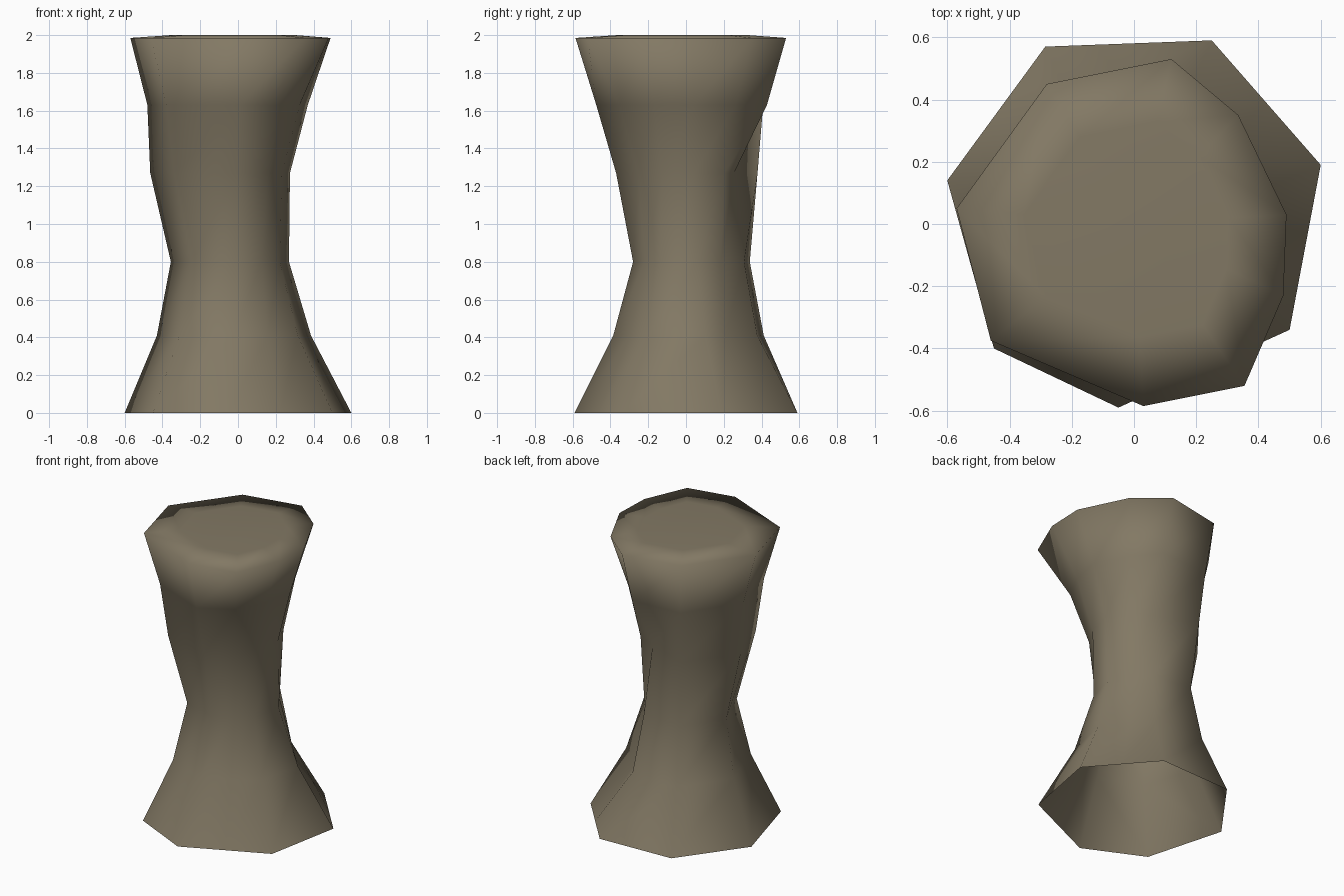
import bpy, bmesh, math
from mathutils import Vector

if "Cube" in bpy.data.objects:
    bpy.data.objects.remove(bpy.data.objects["Cube"])

# matching corners of the foot outline (seven sided) and the top rim
BASE = [(-.60, .14), (-.285, .57), (.25, .59), (.425, .39), (.60, .19),
        (.50, -.34), (.225, -.465), (-.05, -.59), (-.45, -.40)]
RIM = [(-.57, .05), (-.28, .45), (.12, .53), (.335, .35), (.49, .03),
       (.48, -.23), (.355, -.52), (.03, -.585), (-.46, -.375)]
# reach of each middle ring in eight directions, counter-clockwise from +x
RINGS = {
    0.41: (.39, .365, .415, .44, .43, .41, .385, .365),
    0.80: (.27, .295, .335, .37, .355, .32, .28, .25),
    1.27: (.275, .29, .345, .44, .46, .44, .37, .29),
    1.63: (.37, .38, .43, .46, .48, .49, .475, .41),
}
BASE = [Vector(p) for p in BASE]
RIM = [Vector(p) for p in RIM]
DIRS = [Vector((math.cos(k * math.pi / 4), math.sin(k * math.pi / 4))) for k in range(8)]


def fit(points, reach):
    """Scale points radially until the outline has the wanted reach."""
    for _ in range(6):
        ratio = [r / max(p.dot(d) for p in points) for d, r in zip(DIRS, reach)]
        out = []
        for p in points:
            a = (math.atan2(p.y, p.x) / (math.pi / 4)) % 8
            i, f = int(a) % 8, a - int(a)
            out.append(p * (ratio[i] * (1 - f) + ratio[(i + 1) % 8] * f))
        points = out
    return points


# stack of outlines from the foot to the raised middle of the top
levels = [(0, BASE)]
for z, reach in RINGS.items():
    mix = [b.lerp(t, z / 1.985) for b, t in zip(BASE, RIM)]
    levels.append((z, fit(mix, reach)))
levels += [(1.985, RIM), (2.0, [p * 0.62 for p in RIM])]

# skin the outlines, open underneath
bm = bmesh.new()
loops = [[bm.verts.new((p.x, p.y, z)) for p in pts] for z, pts in levels]
n = len(BASE)
for lo, hi in zip(loops, loops[1:]):
    for i in range(n):
        j = (i + 1) % n
        bm.faces.new((lo[j], lo[i], hi[i], hi[j]))
bm.faces.new(loops[-1][::-1])
for f in bm.faces:
    f.smooth = True
bm.normal_update()
if bm.faces[-1:][0].normal.z < 0:
    bmesh.ops.reverse_faces(bm, faces=bm.faces[:])

mesh = bpy.data.meshes.new("waisted_column")
bm.to_mesh(mesh)
bm.free()
column = bpy.data.objects.new("waisted_column", mesh)
bpy.context.collection.objects.link(column)

# brown-grey stone
stone = bpy.data.materials.new("brown_grey_stone")
stone.diffuse_color = (0.225, 0.19, 0.128, 1)
stone.use_nodes = True
stone.node_tree.nodes["Principled BSDF"].inputs["Base Color"].default_value = stone.diffuse_color
mesh.materials.append(stone)
